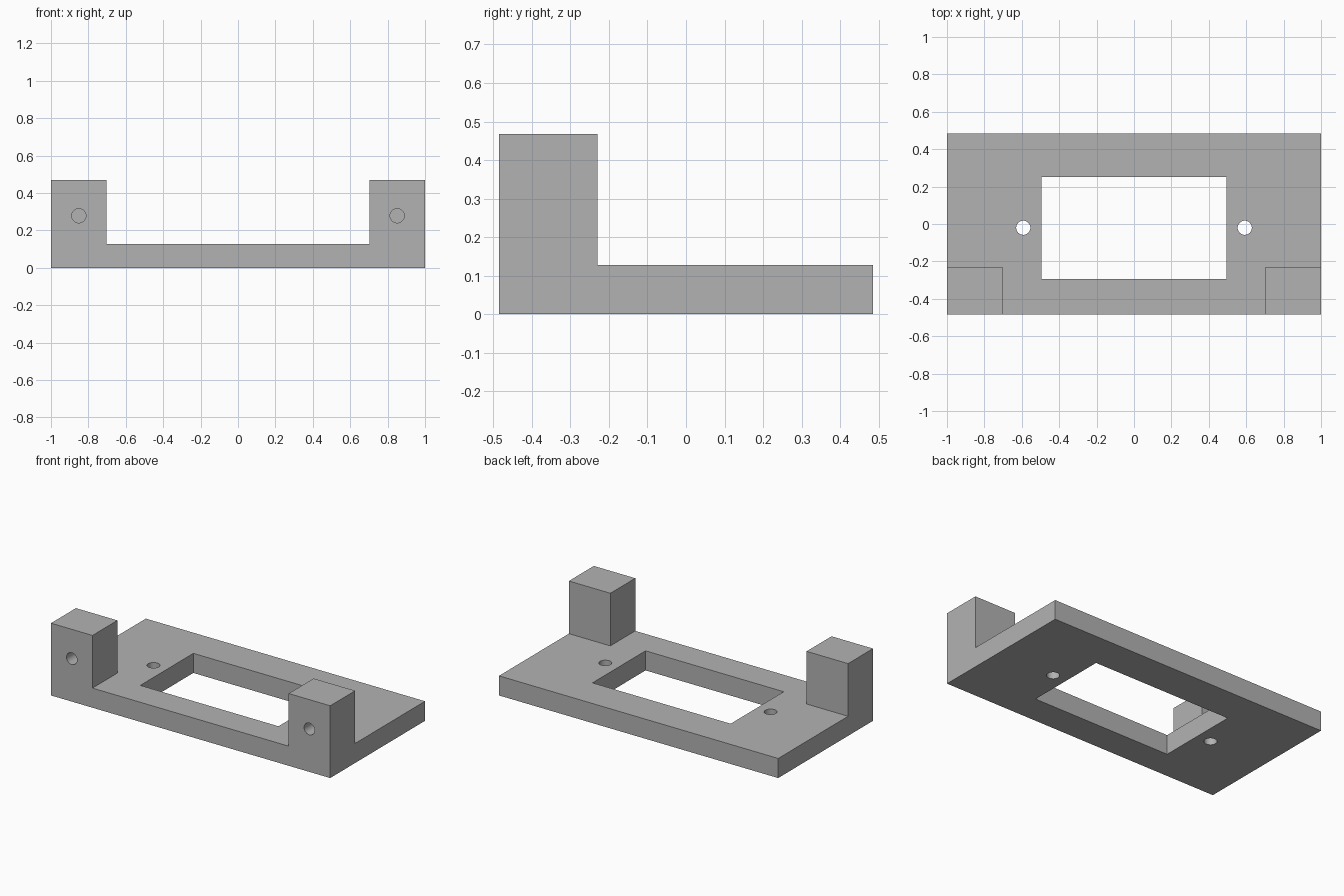
import bpy
from mathutils import Vector

cube = bpy.data.objects.get("Cube")
if cube:
    bpy.data.objects.remove(cube, do_unlink=True)

DEPTH = 0.485      # half depth of the plate
PLATE = 0.127      # plate thickness
TOP = 0.468        # post height
HOLE = 0.038       # screw hole radius

grey = bpy.data.materials.new("plain grey")
grey.use_nodes = True
colour = (0.45, 0.45, 0.45, 1)
grey.diffuse_color = colour
grey.node_tree.nodes["Principled BSDF"].inputs["Base Color"].default_value = colour


def box(name, low, high):
    low, high = Vector(low), Vector(high)
    bpy.ops.mesh.primitive_cube_add(size=1, location=(low + high) / 2)
    obj = bpy.context.object
    obj.name = name
    obj.scale = high - low
    bpy.ops.object.transform_apply(location=True, rotation=False, scale=True)
    obj.data.materials.append(grey)
    return obj


def drill(name, centre, length, direction):
    bpy.ops.mesh.primitive_cylinder_add(vertices=32, radius=HOLE, depth=length, location=centre)
    obj = bpy.context.object
    obj.name = name
    obj.rotation_euler = Vector(direction).to_track_quat('Z', 'Y').to_euler()
    bpy.ops.object.transform_apply(location=True, rotation=True, scale=True)
    obj.data.materials.append(grey)
    return obj


def combine(target, tool, operation):
    tool.hide_render = True
    mod = target.modifiers.new(tool.name, 'BOOLEAN')
    mod.operation = operation
    mod.solver = 'EXACT'
    mod.object = tool
    bpy.context.view_layer.objects.active = target
    bpy.ops.object.modifier_apply(modifier=mod.name)
    bpy.data.objects.remove(tool, do_unlink=True)


# Base plate with its rectangular opening
bracket = box("mounting_bracket", (-1, -DEPTH, 0), (1, DEPTH, PLATE))
opening = box("opening_cutter", (-0.495, -0.293, -0.1), (0.495, 0.25, 0.3))
combine(bracket, opening, 'DIFFERENCE')

# Front corner posts, blind front holes and through holes in the plate
for side in (-1, 1):
    inner, outer = sorted((side * 0.703, side))
    post = box("corner_post", (inner, -DEPTH, 0), (outer, -0.23, TOP))
    combine(bracket, post, 'UNION')
    front_hole = drill("front_hole_cutter", (side * 0.851, -DEPTH, 0.278), 0.4, (0, 1, 0))
    combine(bracket, front_hole, 'DIFFERENCE')
    plate_hole = drill("plate_hole_cutter", (side * 0.592, -0.02, PLATE / 2), 0.4, (0, 0, 1))
    combine(bracket, plate_hole, 'DIFFERENCE')

# Smooth hole walls, crisp edges elsewhere
bpy.ops.object.select_all(action='DESELECT')
bracket.select_set(True)
bpy.context.view_layer.objects.active = bracket
bpy.ops.object.shade_smooth_by_angle()
